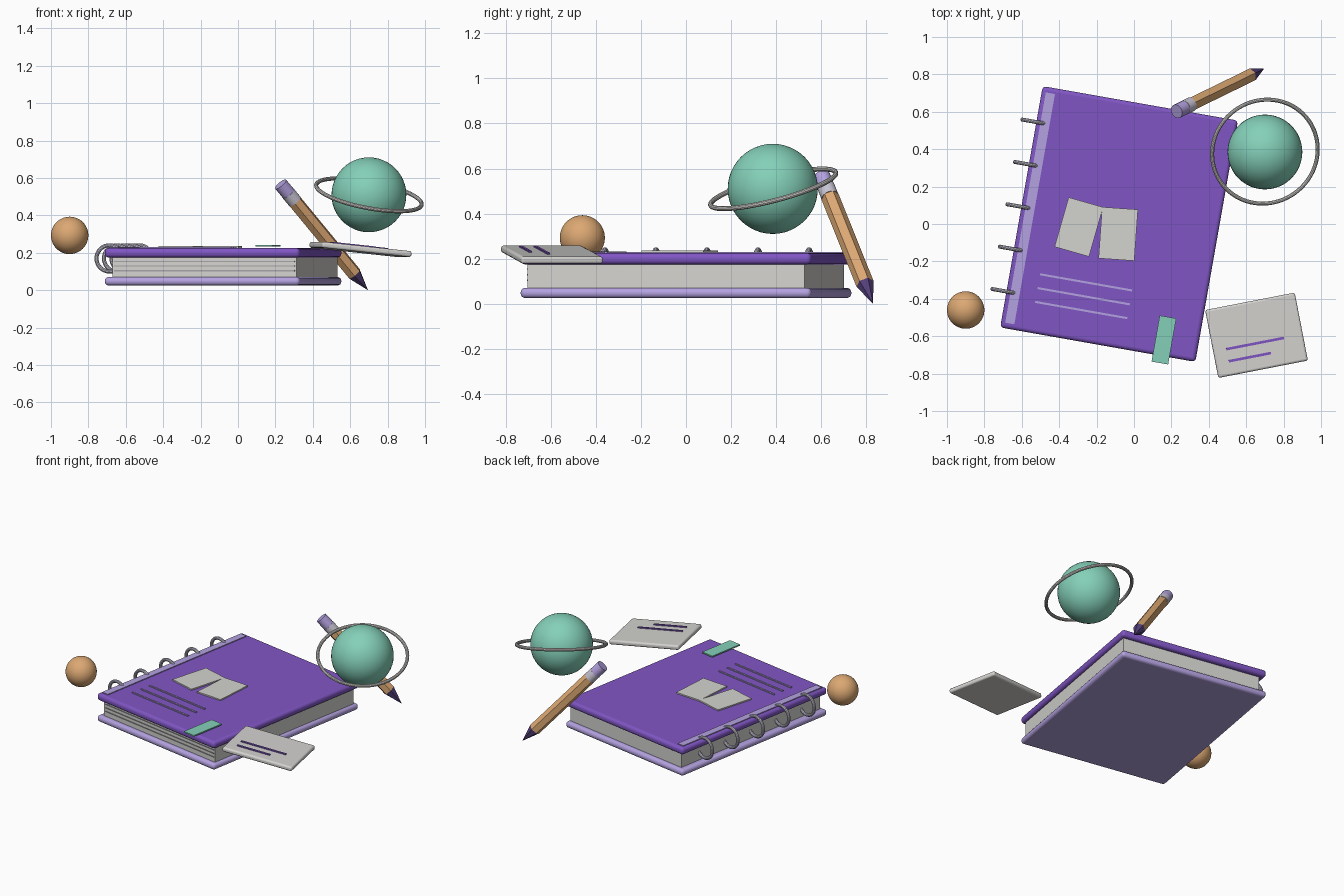
import bpy, math
from mathutils import Vector, Matrix

if "Cube" in bpy.data.objects:
    bpy.data.objects.remove(bpy.data.objects["Cube"])


def srgb(r, g, b):
    f = lambda c: c / 12.92 if c <= 0.04045 else ((c + 0.055) / 1.055) ** 2.4
    return (f(r / 255), f(g / 255), f(b / 255), 1)


def material(name, *rgb):
    m = bpy.data.materials.new(name)
    m.diffuse_color = srgb(*rgb)
    m.use_nodes = True
    m.node_tree.nodes["Principled BSDF"].inputs["Base Color"].default_value = m.diffuse_color
    return m


PURPLE = material("purple", 128, 86, 196)
LILAC = material("lilac", 180, 162, 224)
PAPER = material("paper", 212, 211, 208)
GREY = material("grey", 165, 163, 165)
METAL = material("pale metal", 200, 196, 212)
MINT = material("mint", 132, 208, 184)
TAN = material("tan", 220, 168, 115)
DARK = material("dark purple", 84, 64, 122)

# Local frames of the notebook and the loose card
BOOK = Matrix.Translation((-0.08, 0, 0)) @ Matrix.Rotation(math.radians(-10), 4, 'Z')
CARD = (Matrix.Translation((0.655, -0.595, 0.218))
        @ Matrix.Rotation(math.radians(11), 4, 'Z')
        @ Matrix.Rotation(math.radians(6), 4, 'Y'))


def finish(name, mat, matrix=None, smooth=True):
    o = bpy.context.object
    o.name = name
    o.data.materials.append(mat)
    if matrix is not None:
        o.matrix_world = matrix
    if smooth:
        bpy.ops.object.shade_smooth_by_angle(angle=math.radians(35))
    return o


def box(name, mat, frame, loc, size, turn=0, bevel=0):
    bpy.ops.mesh.primitive_cube_add(size=1)
    o = bpy.context.object
    o.data.transform(Matrix.Diagonal((*size, 1)))
    finish(name, mat, frame @ Matrix.Translation(loc)
           @ Matrix.Rotation(math.radians(turn), 4, 'Z'), smooth=bevel > 0)
    if bevel:
        b = o.modifiers.new("rounded edges", 'BEVEL')
        b.width, b.segments = bevel, 4
    return o


def ball(name, mat, loc, radius):
    bpy.ops.mesh.primitive_uv_sphere_add(segments=48, ring_count=24, radius=radius, location=loc)
    return finish(name, mat)


def torus(name, mat, matrix, major, minor, segments):
    bpy.ops.mesh.primitive_torus_add(major_radius=major, minor_radius=minor,
                                     major_segments=segments, minor_segments=10)
    return finish(name, mat, matrix)


# Notebook covers and page block
box("back_cover", LILAC, BOOK, (0, 0, 0.048), (1.06, 1.31, 0.045), bevel=0.02)
box("page_block", PAPER, BOOK, (0.01, 0, 0.122), (1.0, 1.25, 0.11))
box("front_cover", PURPLE, BOOK, (0, 0, 0.2), (1.06, 1.31, 0.05), bevel=0.02)
for z in (0.104, 0.129, 0.154):
    box("page_edge_line", GREY, BOOK, (0.01, -0.626, z), (0.98, 0.006, 0.006))

# Binding strip and rings
box("binding_strip", LILAC, BOOK, (-0.483, 0, 0.2265), (0.05, 1.25, 0.008))
for i in range(-2, 3):
    torus("binding_ring", METAL, BOOK @ Matrix.Translation((-0.536, 0.23 * i, 0.17))
          @ Matrix.Rotation(math.pi / 2, 4, 'X'), 0.07, 0.011, 32)

# Cover decoration: open pages, ruled lines, bookmark
for side in (-1, 1):
    box("cover_page", PAPER, BOOK, (-0.102 + 0.107 * side, -0.053, 0.231),
        (0.192, 0.275, 0.009), turn=6 * side)
for y in (-0.338, -0.413, -0.488):
    box("cover_line", LILAC, BOOK, (-0.119, y, 0.2275), (0.5, 0.011, 0.008))
box("bookmark", MINT, BOOK, (0.344, -0.569, 0.238), (0.09, 0.25, 0.009))

# Loose card with two lines
box("card", PAPER, CARD, (0, 0, 0), (0.49, 0.37, 0.032), bevel=0.012)
box("card_line_long", PURPLE, CARD, (-0.018, -0.042, 0.018), (0.315, 0.014, 0.008))
box("card_line_short", PURPLE, CARD, (-0.059, -0.108, 0.018), (0.23, 0.014, 0.008))

# Ringed planet and small moon
ball("planet", MINT, (0.70, 0.385, 0.51), 0.2)
tilt = Vector((0.19, -0.26, 1)).to_track_quat('Z', 'Y').to_matrix().to_4x4()
torus("planet_ring", PAPER, Matrix.Translation((0.70, 0.387, 0.51)) @ tilt, 0.287, 0.011, 72)
ball("moon", TAN, (-0.90, -0.46, 0.293), 0.1)

# Pencil, built along its axis from the eraser end to the tip
START, TIP = Vector((0.228, 0.602, 0.567)), Vector((0.695, 0.83, 0.0))
AXIS = TIP - START
LENGTH = AXIS.length
TURN = AXIS.to_track_quat('Z', 'Y').to_matrix().to_4x4()


def pencil_part(name, mat, a, b, r1, r2, sides):
    bpy.ops.mesh.primitive_cone_add(vertices=sides, radius1=r1, radius2=r2, depth=b - a)
    mid = START + AXIS.normalized() * (a + b) / 2
    finish(name, mat, Matrix.Translation(mid) @ TURN, smooth=sides > 8)


pencil_part("pencil_eraser", LILAC, 0, 0.068, 0.038, 0.038, 24)
pencil_part("pencil_ferrule", METAL, 0.068, 0.125, 0.039, 0.039, 24)
pencil_part("pencil_body", TAN, 0.125, LENGTH - 0.12, 0.04, 0.04, 6)
pencil_part("pencil_tip", DARK, LENGTH - 0.12, LENGTH, 0.04, 0.0, 6)
